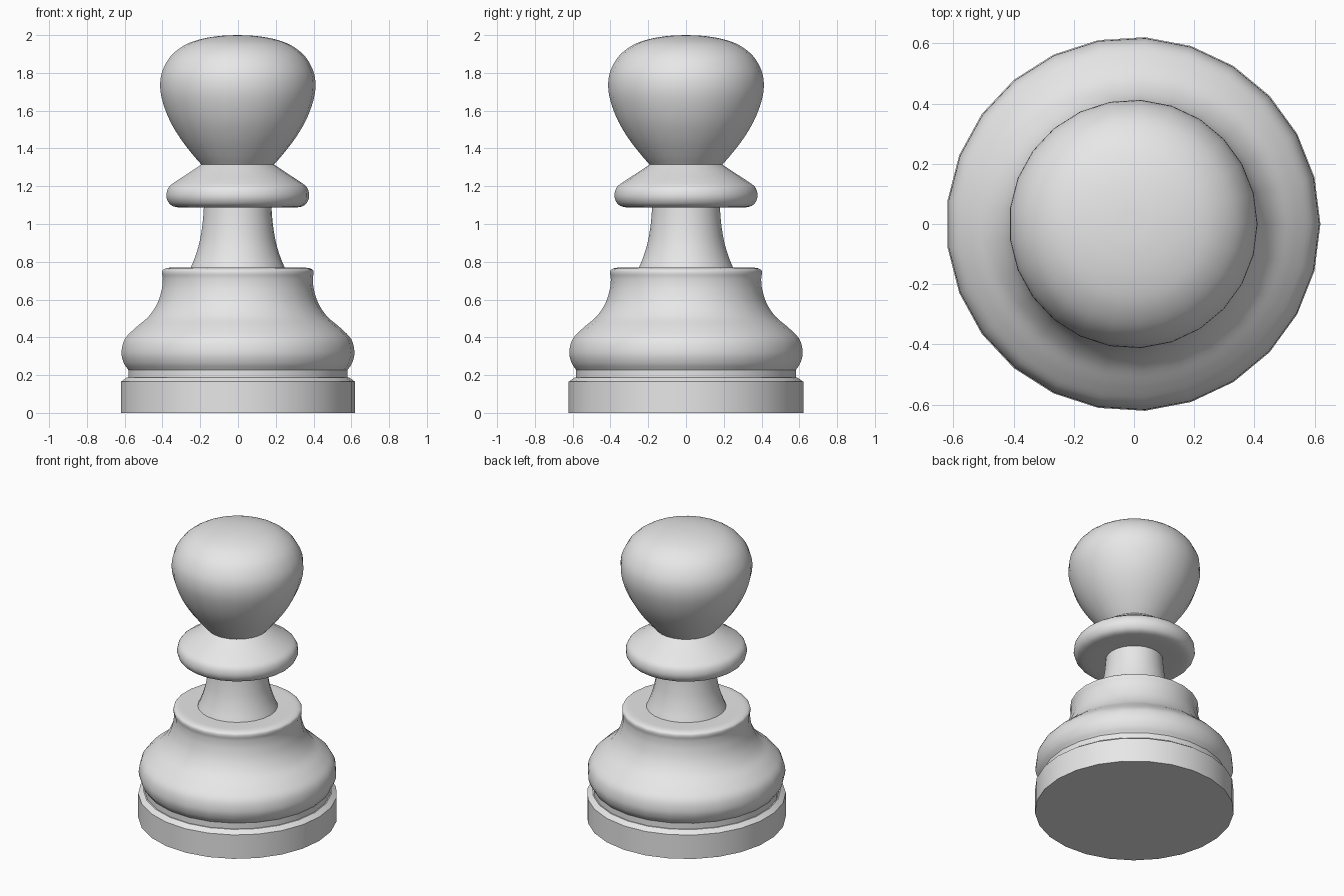
import bpy
import bmesh
import math
from mathutils import Vector

SIDES = 25
AXIS_X = -0.0025  # an odd side count puts the axis slightly off the box centre

default = bpy.data.objects.get("Cube")
if default:
    bpy.data.objects.remove(default, do_unlink=True)

grey = bpy.data.materials.new("light grey")
grey.use_nodes = True
grey.diffuse_color = (0.8, 0.8, 0.8, 1)
grey.node_tree.nodes["Principled BSDF"].inputs["Base Color"].default_value = (0.8, 0.8, 0.8, 1)


def smooth_run(points, steps=4):
    """Round a run of (radius, height) points with a Catmull-Rom curve."""
    pts = [Vector(p) for p in points]
    if len(pts) < 3:
        return pts
    ext = [2 * pts[0] - pts[1]] + pts + [2 * pts[-1] - pts[-2]]
    out = []
    for a, b, c, d in zip(ext, ext[1:], ext[2:], ext[3:]):
        for k in range(steps):
            t = k / steps
            out.append(0.5 * (2 * b + (c - a) * t + (2 * a - 5 * b + 4 * c - d) * t * t
                              + (3 * b - a - 3 * c + d) * t ** 3))
    return out + [pts[-1]]


def lathe(name, *runs):
    """Turn the runs around the axis; corners between runs stay sharp."""
    profile = []
    for run in runs:
        profile += run if not profile else run[1:]
    bm = bmesh.new()
    rings = []
    for r, z in profile:
        angles = [math.tau * i / SIDES for i in range(SIDES)]
        rings.append([bm.verts.new((AXIS_X + r * math.cos(a), r * math.sin(a), z))
                      for a in angles])
    for low, high in zip(rings, rings[1:]):
        for i in range(SIDES):
            j = (i + 1) % SIDES
            bm.faces.new((low[i], low[j], high[j], high[i]))
    bmesh.ops.remove_doubles(bm, verts=bm.verts, dist=0.0001)
    mesh = bpy.data.meshes.new(name)
    bm.to_mesh(mesh)
    bm.free()
    mesh.materials.append(grey)
    obj = bpy.data.objects.new(name, mesh)
    bpy.context.collection.objects.link(obj)
    bpy.ops.object.select_all(action="DESELECT")
    obj.select_set(True)
    bpy.context.view_layer.objects.active = obj
    bpy.ops.object.shade_smooth_by_angle(angle=math.radians(30))


# Flat drum with a step and a narrow groove above it
lathe("base", [(0, 0), (0.622, 0), (0.622, 0.165), (0.59, 0.188), (0.583, 0.188), (0.583, 0.228)])

# Bulging body that narrows to a rounded shelf
lathe("body", smooth_run([
    (0.583, 0.228), (0.607, 0.265), (0.619, 0.32), (0.602, 0.39), (0.545, 0.45),
    (0.475, 0.51), (0.428, 0.58), (0.404, 0.655), (0.399, 0.71), (0.403, 0.74),
    (0.397, 0.758), (0.37, 0.768), (0.32, 0.769), (0.25, 0.768)]))

# Flared neck
lathe("neck", smooth_run([
    (0.25, 0.768), (0.225, 0.83), (0.204, 0.9), (0.191, 0.97), (0.184, 1.03), (0.18, 1.087)]))

# Collar with a flat underside and a sloping top
lathe("collar", [(0.18, 1.087)], smooth_run([
    (0.18, 1.087), (0.3, 1.087), (0.35, 1.097), (0.374, 1.125), (0.379, 1.16),
    (0.365, 1.197), (0.325, 1.228), (0.26, 1.27), (0.193, 1.315)]))

# Rounded head, widest near the top
lathe("head", smooth_run([
    (0.193, 1.315), (0.237, 1.365), (0.303, 1.45), (0.36, 1.545), (0.399, 1.645),
    (0.413, 1.73), (0.401, 1.81), (0.355, 1.89), (0.28, 1.948), (0.19, 1.98),
    (0.09, 1.996), (0, 2)]))
